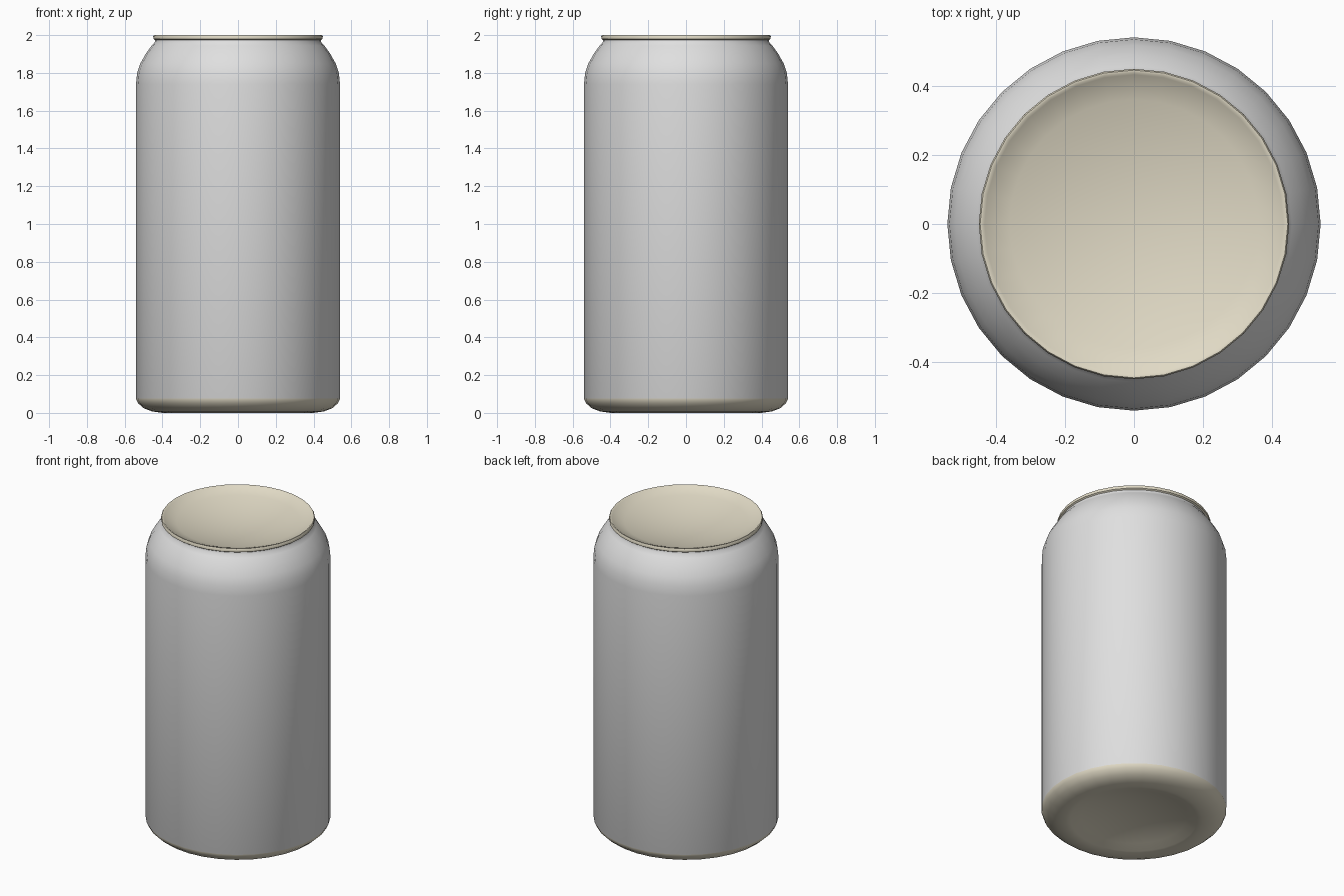
import bpy, bmesh, math

if "Cube" in bpy.data.objects:
    bpy.data.objects.remove(bpy.data.objects["Cube"])

SIDES = 32


def material(name, rgb):
    m = bpy.data.materials.new(name)
    m.diffuse_color = (*rgb, 1)
    m.use_nodes = True
    m.node_tree.nodes["Principled BSDF"].inputs["Base Color"].default_value = m.diffuse_color
    return m


metal = material("grey_metal", (0.74, 0.74, 0.74))
cream = material("cream_metal", (0.75, 0.70, 0.56))


def bowl(radius, z_edge, depth, steps=6):
    """Arc profile from the edge towards the centre (centre left out)."""
    return [(radius * (1 - i / steps),
             z_edge + depth * (1 - (1 - i / steps) ** 2)) for i in range(steps)]


# Profile sections, from bottom centre up to lid centre
base_dome = bowl(0.37, 0.006, 0.06)[::-1]
base_curve = [(0.40, 0.0), (0.455, 0.008), (0.50, 0.025), (0.53, 0.052), (0.54, 0.075)]
wall = [(0.54, 1.74), (0.534, 1.80), (0.517, 1.85), (0.489, 1.90),
        (0.457, 1.945), (0.441, 1.962), (0.439, 1.974)]
rim = [(0.448, 1.98), (0.449, 1.994), (0.445, 2.0), (0.438, 2.0)]
lid_dish = bowl(0.432, 1.994, -0.075)

profile = base_dome + base_curve + wall + rim + lid_dish
wall_start = len(base_dome) + len(base_curve) - 1
wall_end = wall_start + len(wall)

# Revolve the profile
bm = bmesh.new()
rings = [[bm.verts.new((r * math.cos(2 * math.pi * k / SIDES),
                        r * math.sin(2 * math.pi * k / SIDES), z))
          for k in range(SIDES)] for r, z in profile]
for i in range(len(rings) - 1):
    for k in range(SIDES):
        n = (k + 1) % SIDES
        f = bm.faces.new((rings[i][k], rings[i][n], rings[i + 1][n], rings[i + 1][k]))
        f.material_index = 0 if wall_start <= i < wall_end else 1

# Close the dome and the lid at their centres
for ring, z in ((rings[0], 0.066), (rings[-1], 1.919)):
    c = bm.verts.new((0, 0, z))
    for k in range(SIDES):
        f = bm.faces.new((ring[k], ring[(k + 1) % SIDES], c))
        f.material_index = 1
bmesh.ops.recalc_face_normals(bm, faces=bm.faces)

mesh = bpy.data.meshes.new("can")
bm.to_mesh(mesh)
bm.free()
mesh.materials.append(metal)
mesh.materials.append(cream)
can = bpy.data.objects.new("can", mesh)
bpy.context.collection.objects.link(can)

# Smooth shading
bpy.context.view_layer.objects.active = can
can.select_set(True)
bpy.ops.object.shade_smooth_by_angle(angle=math.radians(50))
